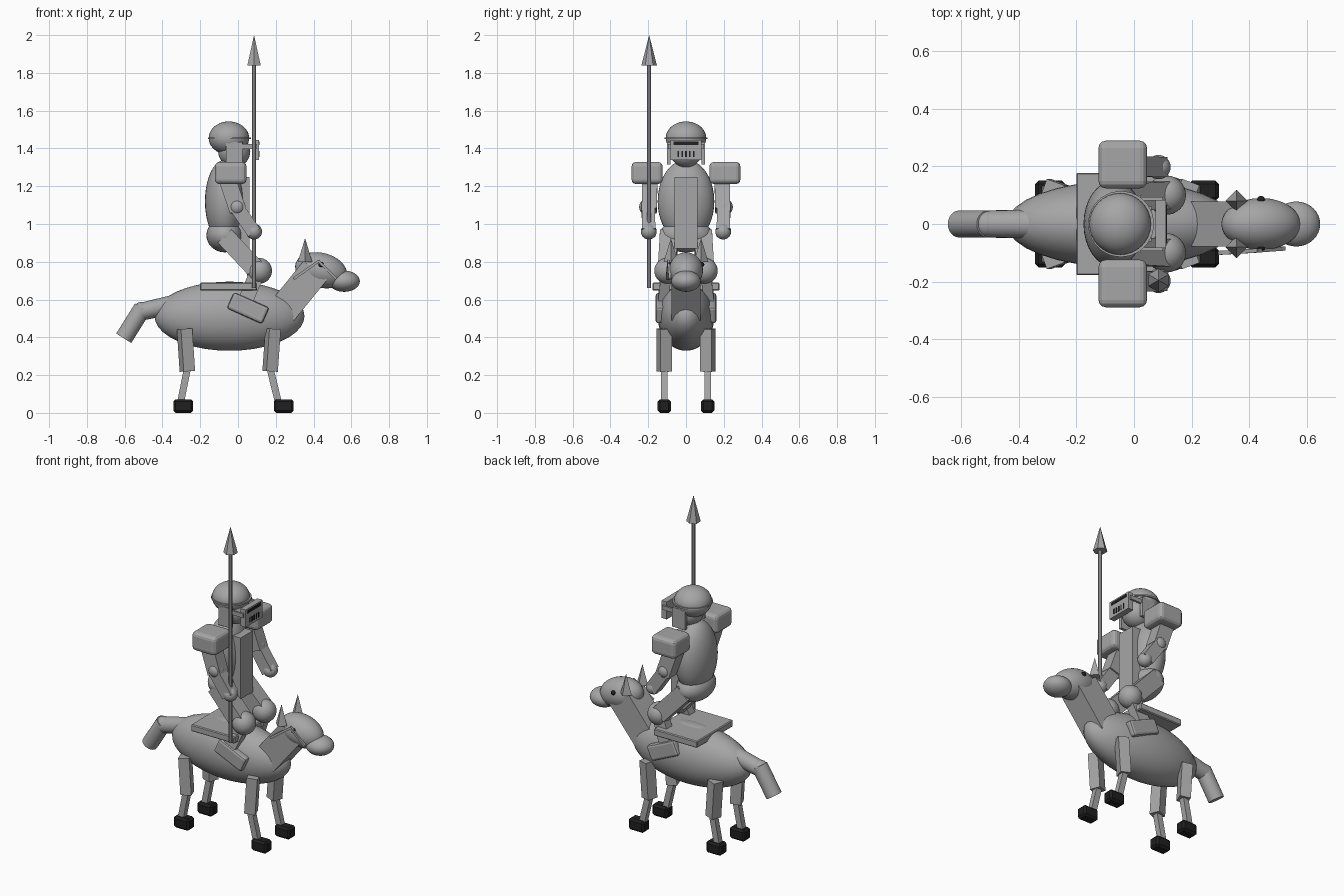
import bpy, math
from mathutils import Vector, Matrix

if "Cube" in bpy.data.objects:
    bpy.data.objects.remove(bpy.data.objects["Cube"])


def material(name, v):
    m = bpy.data.materials.new(name)
    m.diffuse_color = (v, v, v, 1)
    m.use_nodes = True
    m.node_tree.nodes["Principled BSDF"].inputs["Base Color"].default_value = m.diffuse_color
    return m


GREY = material("stone_grey", 0.38)
BLACK = material("soot_black", 0.014)


def finish(name, mat, smooth=False, bevel=0, segments=1):
    o = bpy.context.object
    o.name = name
    o.data.materials.append(mat)
    bpy.ops.object.transform_apply(location=False, rotation=False, scale=True)
    if smooth:
        bpy.ops.object.shade_smooth_by_angle(angle=math.radians(35))
    if bevel:
        b = o.modifiers.new("bevel", 'BEVEL')
        b.width, b.segments = bevel, segments
    return o


def ball(name, c, r, mat=GREY, pitch=0):
    bpy.ops.mesh.primitive_uv_sphere_add(segments=32, ring_count=20, location=c,
                                         rotation=(0, pitch, 0))
    bpy.context.object.scale = r if isinstance(r, tuple) else (r, r, r)
    return finish(name, mat, True)


def box(name, c, size, mat=GREY, pitch=0, bevel=0, segments=1):
    bpy.ops.mesh.primitive_cube_add(size=1, location=c, rotation=(0, pitch, 0))
    bpy.context.object.scale = size
    return finish(name, mat, False, bevel, segments)


def bar(name, a, b, wx, wy, twist=0, mat=GREY, bevel=0):
    # square bar running from point a to point b
    a, b = Vector(a), Vector(b)
    d = b - a
    z = d.normalized()
    y = (Vector((0, 1, 0)) - z * z.y).normalized()
    rot = Matrix((y.cross(z), y, z)).transposed() @ Matrix.Rotation(twist, 3, 'Z')
    bpy.ops.mesh.primitive_cube_add(size=1, location=(a + b) / 2, rotation=rot.to_euler())
    bpy.context.object.scale = (wx, wy, d.length)
    return finish(name, mat, False, bevel)


def rod(name, a, b, r1, r2, sides):
    a, b = Vector(a), Vector(b)
    d = b - a
    bpy.ops.mesh.primitive_cone_add(vertices=sides, radius1=r1, radius2=r2, depth=d.length,
                                    location=(a + b) / 2,
                                    rotation=d.to_track_quat('Z', 'Y').to_euler())
    return finish(name, GREY, sides > 8)


# Horse body, neck and head
ball("horse_body", (-0.045, 0, 0.512), (0.397, 0.15, 0.183))
bar("horse_neck", (0.235, 0, 0.54), (0.41, 0, 0.755), 0.16, 0.155)
ball("horse_head", (0.44, 0, 0.755), (0.14, 0.09, 0.092), pitch=0.25)
ball("horse_muzzle", (0.562, 0, 0.697), (0.083, 0.078, 0.056))

# Tail
rod("tail_root", (-0.34, 0, 0.575), (-0.515, 0, 0.535), 0.05, 0.047, 24)
rod("tail_end", (-0.505, 0, 0.555), (-0.605, 0, 0.395), 0.047, 0.047, 24)
ball("tail_bend", (-0.51, 0, 0.54), 0.047)

# Bridle straps on one cheek
bar("bridle_back", (0.295, -0.1, 0.71), (0.43, -0.092, 0.805), 0.014, 0.014)
bar("bridle_front", (0.425, -0.092, 0.805), (0.52, -0.085, 0.71), 0.014, 0.014)

# Saddle
box("saddle", (-0.05, 0, 0.668), (0.3, 0.355, 0.042), bevel=0.005)

for s, side in ((-1, "right"), (1, "left")):
    # Horse ears and eyes
    rod(side + "_ear", (0.355, s * 0.08, 0.8), (0.355, s * 0.08, 0.925), 0.038, 0, 4)
    ball(side + "_eye", (0.44, s * 0.083, 0.785), 0.014, BLACK)

    # Horse legs, all slanting outwards from the knee
    for end, top, knee, foot, hoof in (("hind", -0.283, -0.268, -0.305, -0.29),
                                       ("fore", 0.186, 0.17, 0.215, 0.242)):
        n = side + "_" + end
        bar(n + "_upper_leg", (top, s * 0.115, 0.445), (knee, s * 0.115, 0.22),
            0.064, 0.064, twist=s * 0.35)
        bar(n + "_lower_leg", (knee, s * 0.115, 0.235), (foot, s * 0.115, 0.05), 0.037, 0.035)
        box(n + "_hoof", (hoof, s * 0.115, 0.036), (0.105, 0.07, 0.072), BLACK, bevel=0.012)

    # Rider legs
    bar(side + "_thigh", (-0.07, s * 0.09, 0.935), (0.09, s * 0.1, 0.765), 0.1, 0.095)
    ball(side + "_knee", (0.112, s * 0.1, 0.752), 0.068)
    bar(side + "_shin", (0.1, s * 0.105, 0.74), (0.03, s * 0.125, 0.57), 0.08, 0.055)
    box(side + "_boot", (0.053, s * 0.118, 0.555), (0.205, 0.085, 0.095),
        pitch=0.42, bevel=0.014, segments=2)

    # Rider arms
    box(side + "_shoulder_pad", (-0.039, s * 0.206, 1.27), (0.168, 0.165, 0.117),
        bevel=0.025, segments=3)
    bar(side + "_upper_arm", (-0.065, s * 0.19, 1.26), (0.0, s * 0.195, 1.07), 0.09, 0.08)
    ball(side + "_elbow", (-0.005, s * 0.203, 1.09), 0.045)
    bar(side + "_forearm", (-0.005, s * 0.2, 1.085), (0.085, s * 0.197, 0.955), 0.075, 0.07)
    ball(side + "_hand", (0.085, s * 0.197, 0.96), 0.042)

    # Visor hinge plates
    box(side + "_cheek_plate", (-0.02, s * 0.092, 1.375), (0.088, 0.018, 0.12))
    box(side + "_visor_arm", (0.05, s * 0.088, 1.41), (0.1, 0.012, 0.025))

# Rider torso
ball("torso", (-0.07, 0, 1.12), (0.105, 0.15, 0.22))
ball("hips", (-0.07, 0, 0.94), (0.097, 0.14, 0.09))
box("chest_plate", (0.025, 0, 1.06), (0.07, 0.12, 0.38))

# Rider head and helmet
ball("rider_face", (-0.02, 0, 1.385), 0.085)
ball("helmet", (-0.048, 0, 1.455), (0.107, 0.107, 0.088))
rod("helmet_rim", (-0.045, 0, 1.449), (-0.045, 0, 1.459), 0.114, 0.114, 40)

# Visor with eye slit and breathing holes
box("visor", (0.093, 0, 1.392), (0.036, 0.165, 0.108))
box("visor_slit", (0.111, 0, 1.428), (0.006, 0.13, 0.018), BLACK)
for i in range(5):
    box("visor_hole_%d" % (i + 1), (0.111, (i - 2) * 0.021, 1.37), (0.006, 0.008, 0.032), BLACK)

# Spear
rod("spear_shaft", (0.085, -0.195, 0.66), (0.085, -0.195, 1.86), 0.011, 0.011, 8)
rod("spear_tip", (0.085, -0.195, 1.84), (0.085, -0.195, 2.0), 0.041, 0, 6)
